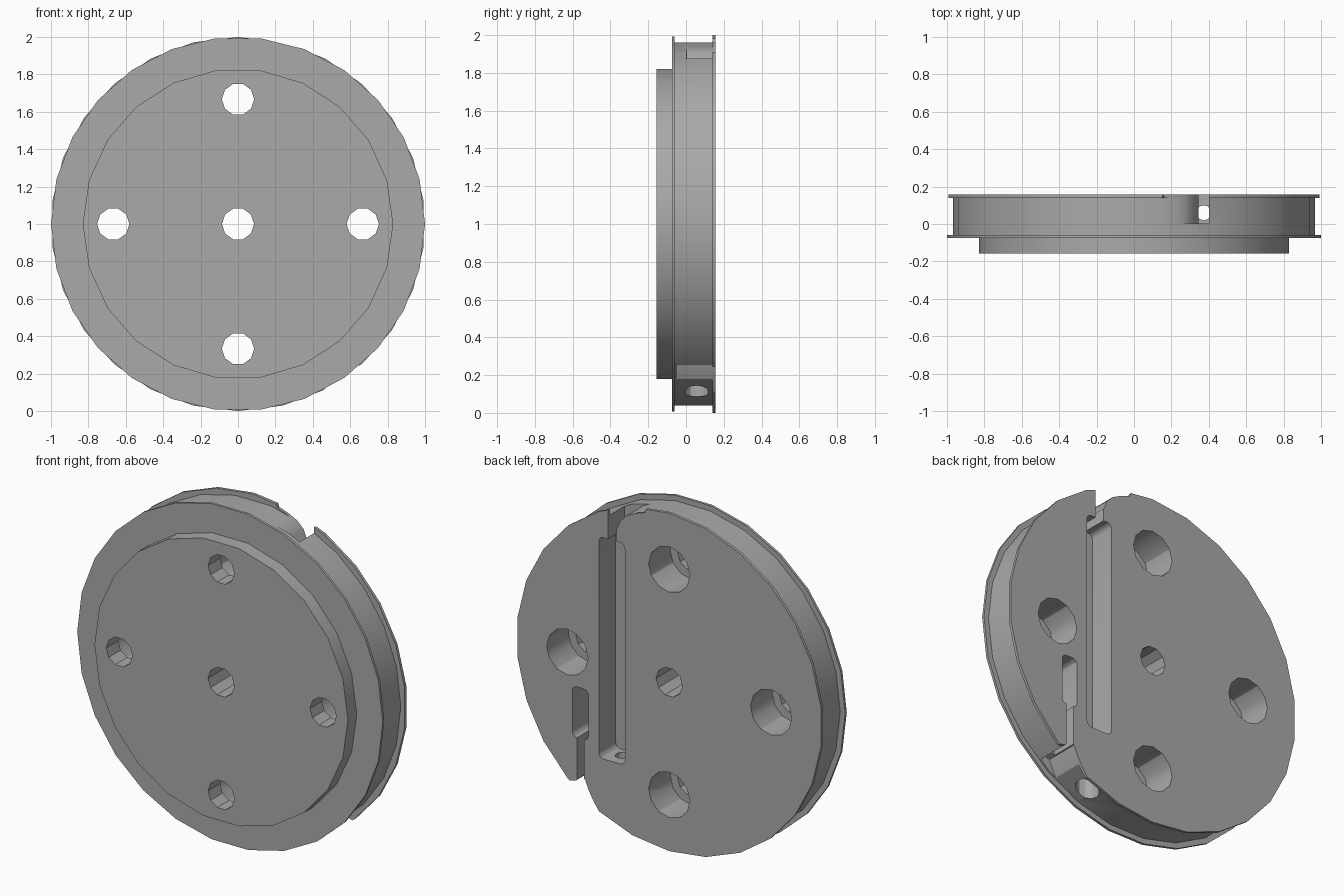
import bpy, bmesh
from math import sin, cos, pi
from mathutils import Vector

if "Cube" in bpy.data.objects:
    bpy.data.objects.remove(bpy.data.objects["Cube"], do_unlink=True)

gray = bpy.data.materials.new("plain gray")
gray.use_nodes = True
gray.diffuse_color = (0.4, 0.4, 0.4, 1)
gray.node_tree.nodes["Principled BSDF"].inputs["Base Color"].default_value = (0.4, 0.4, 0.4, 1)


def prism(name, outline, lo, hi, upright=False):
    """Extrude an outline of (x, z) along y, or of (x, y) along z when upright."""
    place = (lambda p, d: Vector((p[0], p[1], d))) if upright else (lambda p, d: Vector((p[0], d, p[1])))
    bm = bmesh.new()
    face = bm.faces.new([bm.verts.new(place(p, lo)) for p in outline])
    moved = bmesh.ops.extrude_face_region(bm, geom=[face])["geom"]
    shift = place((0, 0), hi - lo)
    bmesh.ops.translate(bm, vec=shift, verts=[v for v in moved if isinstance(v, bmesh.types.BMVert)])
    bmesh.ops.recalc_face_normals(bm, faces=bm.faces)
    mesh = bpy.data.meshes.new(name)
    bm.to_mesh(mesh)
    bm.free()
    mesh.materials.append(gray)
    obj = bpy.data.objects.new(name, mesh)
    bpy.context.collection.objects.link(obj)
    return obj


def ring(cx, cz, r, n, phase=0.0):
    return [(cx + r * cos(phase + 2 * pi * i / n), cz + r * sin(phase + 2 * pi * i / n)) for i in range(n)]


def rounded(x0, x1, z0, z1, r=0.03):
    corners = [(x1 - r, z1 - r), (x0 + r, z1 - r), (x0 + r, z0 + r), (x1 - r, z0 + r)]
    return [(cx + r * cos(a), cz + r * sin(a))
            for q, (cx, cz) in enumerate(corners)
            for a in [(q + k / 3) * pi / 2 for k in range(4)]]


def combine(target, tool, operation):
    mod = target.modifiers.new("combine", "BOOLEAN")
    mod.operation, mod.solver, mod.object = operation, "EXACT", tool
    with bpy.context.temp_override(object=target, active_object=target):
        bpy.ops.object.modifier_apply(modifier=mod.name)
    bpy.data.objects.remove(tool, do_unlink=True)


# Wheel body: groove core, two thin flanges and the front boss
wheel = prism("grooved_wheel", ring(0, 1, 0.968, 26), -0.07, 0.15)
combine(wheel, prism("front_flange", ring(0, 1, 1, 26), -0.075, -0.06), "UNION")
combine(wheel, prism("back_flange", ring(0, 1, 1, 26, pi / 26), 0.14, 0.157), "UNION")
combine(wheel, prism("front_boss", ring(0, 1, 0.83, 22), -0.157, -0.067), "UNION")

cutters = []

# Through holes, with wide recesses behind the four outer ones
for cx, cz in [(0, 0), (1, 0), (-1, 0), (0, 1), (0, -1)]:
    x, z = cx * 0.667, 1 + cz * 0.667
    cutters.append(prism("hole", ring(x, z, 0.086, 10), -0.3, 0.3))
    if cx or cz:
        cutters.append(prism("recess", ring(x, z, 0.135, 12), -0.045, 0.3))

# Long slot and its narrow outlet with a curved lip at the top rim
cutters.append(prism("long_slot", rounded(0.29, 0.46, 0.43, 1.74), 0, 0.3))
cutters.append(prism("top_outlet", rounded(0.345, 0.4, 1.65, 2.2, 0.005), 0.002, 0.3))
lip = [(0.13, 2.05), (0.16, 1.96), (0.22, 1.94), (0.28, 1.91), (0.32, 1.87), (0.34, 1.82), (0.37, 1.78), (0.37, 2.05)]
cutters.append(prism("top_lip", lip, 0.004, 0.3))

# Short slot, its narrow outlet and the pocket at the bottom rim
cutters.append(prism("short_slot", rounded(0.53, 0.634, 0.51, 0.81), 0, 0.3))
cutters.append(prism("bottom_outlet", rounded(0.557, 0.603, 0.05, 0.6, 0.005), 0.002, 0.3))
pocket = [(0.43, 0), (0.455, 0.105), (0.5, 0.17), (0.53, 0.225), (0.55, 0.275),
          (0.58, 0.285), (0.61, 0.255), (0.66, 0.24), (0.7, 0.1)]
cutters.append(prism("pocket", pocket, -0.05, 0.3))

# Vertical stepped hole from the groove into the long slot
cutters.append(prism("rim_hole", ring(0.373, 0.055, 0.065, 12), -0.1, 0.33, True))
cutters.append(prism("inner_hole", ring(0.373, 0.06, 0.04, 12), 0.2, 0.5, True))

for cutter in cutters:
    combine(wheel, cutter, "DIFFERENCE")

bpy.ops.object.select_all(action="DESELECT")
wheel.select_set(True)
bpy.context.view_layer.objects.active = wheel
bpy.ops.object.shade_smooth_by_angle(angle=pi / 6)
